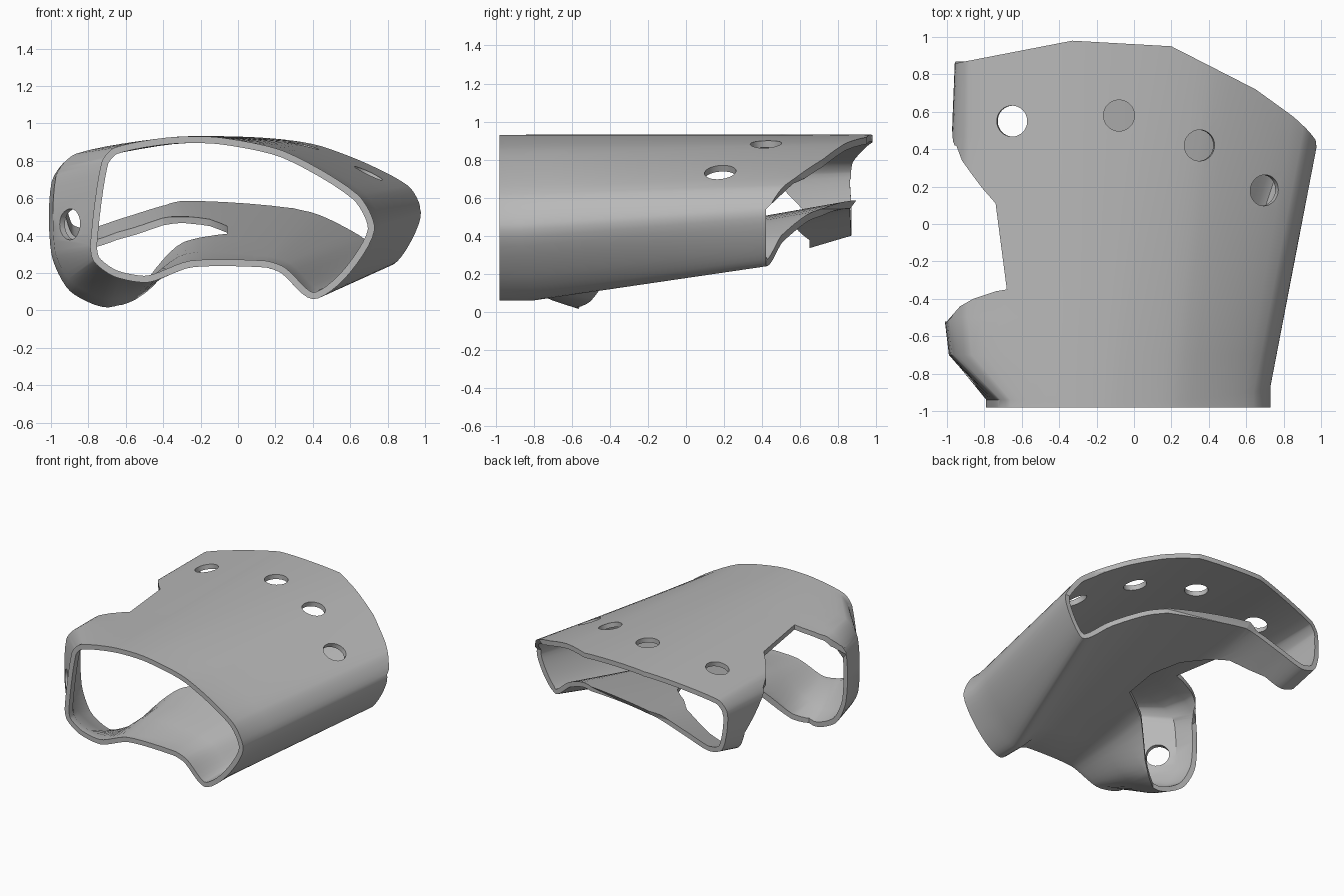
import bpy, bmesh
from mathutils import Vector

cube = bpy.data.objects.get("Cube")
if cube:
    bpy.data.objects.remove(cube, do_unlink=True)

grey = bpy.data.materials.new("plain grey")
grey.use_nodes = True
grey.diffuse_color = (0.48, 0.48, 0.48, 1)
grey.node_tree.nodes["Principled BSDF"].inputs["Base Color"].default_value = (0.48, 0.48, 0.48, 1)


def finish(name, bm):
    bmesh.ops.recalc_face_normals(bm, faces=bm.faces)
    mesh = bpy.data.meshes.new(name)
    bm.to_mesh(mesh)
    bm.free()
    obj = bpy.data.objects.new(name, mesh)
    bpy.context.collection.objects.link(obj)
    return obj


def loft(name, rings, capped):
    """Bridge closed rings of equal length."""
    bm = bmesh.new()
    rows = [[bm.verts.new(p) for p in ring] for ring in rings]
    n = len(rows[0])
    for a, b in zip(rows, rows[1:]):
        for i in range(n):
            j = (i + 1) % n
            bm.faces.new((a[i], a[j], b[j], b[i]))
    if capped:
        bm.faces.new(rows[0])
        bm.faces.new(rows[-1])
    return finish(name, bm)


def rounded(points, steps=6, tension=0.38):
    """Closed cardinal spline through the control points."""
    out, n = [], len(points)
    for i in range(n):
        a, b, c, d = (Vector(points[(i + k) % n]) for k in (-1, 0, 1, 2))
        span = (c - b).length
        m0 = (c - a).normalized() * span * tension * 2
        m1 = (d - b).normalized() * span * tension * 2
        for s in range(steps):
            t = s / steps
            out.append(b * (2*t**3 - 3*t**2 + 1) + m0 * (t**3 - 2*t**2 + t)
                       + c * (3*t**2 - 2*t**3) + m1 * (t**3 - t**2))
    return out


# Cross-sections (x, z), starting on the thumb side and running over the top
front = [(-.79, .35), (-.73, .79), (-.66, .87), (-.37, .925), (-.10, .925), (.25, .85),
         (.64, .62), (.73, .43), (.58, .18), (.40, .06), (.23, .20), (.14, .23),
         (-.25, .23), (-.48, .15), (-.66, .18), (-.77, .26)]
rear = [(-.95, .56), (-.95, .74), (-.88, .82), (-.35, .925), (.10, .925), (.45, .88),
        (.98, .68), (1.07, .56), (1.04, .41), (.97, .31), (.75, .42), (.42, .53),
        (-.30, .55), (-.60, .47), (-.80, .41), (-.91, .44)]
# Flared thumb guard replaces these points part of the way back
flare = {0: (-1.0, .30), 1: (-1.0, .68), 2: (-.89, .82), 12: (-.27, .29),
         13: (-.50, .09), 14: (-.70, -.005), 15: (-.90, .09)}
Y_FRONT, Y_MID, Y_FLARE, Y_REAR, Y_END = -.98, -.70, -.50, .90, 1.06

tracks = []
for i, ((fx, fz), (rx, rz)) in enumerate(zip(front, rear)):
    lip = -.94 if i in flare else -.95 + (.92 - fz) * .17
    start, end = Vector((fx, lip, fz)), Vector((rx, Y_REAR, rz))
    at = lambda y, a, b: a.lerp(b, (y - a.y) / (b.y - a.y))
    if i in flare:
        x, z = flare[i]
        wide = Vector((x, Y_FLARE, z))
        mid = Vector((fx + (x - fx) * .9, Y_MID, fz + (z - fz) * .65))
    else:
        wide, mid = at(Y_FLARE, start, end), at(Y_MID, start, end)
    track = [Vector((fx, Y_FRONT, fz)), start, mid, wide]
    track += [at(Y_FLARE + (Y_END - Y_FLARE) * k / 8, wide, end) for k in range(1, 9)]
    tracks.append(track)

shell = loft("hand_brace_shell", [rounded(ring) for ring in zip(*tracks)], False)
shell.data.materials.append(grey)
solid = shell.modifiers.new("thickness", "SOLIDIFY")
solid.thickness = .036
solid.offset = -1


def cutter(name, low, high, z0, z1):
    """Vertical cutter whose outline changes from low to high between z0 and z1."""
    levels = [(low, -.4), (low, z0), (high, z1), (high, 1.3)]
    return loft(name, [[(x, y, z) for x, y in pts] for pts, z in levels], True)


# Curved rear trim
tail = [(-1.4, 1.5), (1.4, 1.5)]
rear_low = [(1.4, .40), (1.0, .42), (.83, .42), (.65, .50), (.30, .72), (-.30, .86), (-.95, .87), (-1.4, .87)]
rear_high = [(1.4, .15), (1.0, .46), (.83, .59), (.65, .72), (.20, .95), (-.33, .98), (-.95, .86), (-1.4, .78)]
# Thumb opening: deep in the palm, shallow on the back of the hand
thumb_low = [(-1.3, .66), (-.90, .65), (-.65, .65), (-.40, .56), (-.15, .32), (-.06, .12), (-.06, -.12),
             (-.30, -.28), (-.48, -.45), (-.65, -.57), (-.85, -.55), (-1.0, -.52), (-1.3, -.55)]
thumb_high = [(-1.3, .42), (-.95, .42), (-.92, .34), (-.87, .27), (-.81, .19), (-.74, .11), (-.68, -.35),
              (-.74, -.36), (-.80, -.38), (-.86, -.40), (-.93, -.44), (-1.0, -.52), (-1.3, -.55)]
cutters = [cutter("rear_trim_cutter", rear_low + tail, rear_high + tail, .54, .70),
           cutter("thumb_opening_cutter", thumb_low, thumb_high, .50, .74)]

# Round holes: centre and drilling direction
holes = [((-.65, .55, .86), (-.15, 0, 1)), ((-.08, .58, .92), (0, 0, 1)),
         ((.35, .42, .88), (.2, 0, 1)), ((.70, .18, .74), (.5, 0, 1)),
         ((-.88, -.79, .46), (-.81, -.58, 0))]
for centre, direction in holes:
    bm = bmesh.new()
    bmesh.ops.create_cone(bm, cap_ends=True, segments=32, radius1=.083, radius2=.083, depth=.24)
    drill = finish("hole_cutter", bm)
    drill.location = centre
    drill.rotation_euler = Vector(direction).to_track_quat("Z", "Y").to_euler()
    cutters.append(drill)

for tool in cutters:
    tool.hide_render = True
    cut = shell.modifiers.new("cut", "BOOLEAN")
    cut.operation = "DIFFERENCE"
    cut.solver = "EXACT"
    cut.object = tool

# Apply the cuts, drop the helpers and smooth the surface
bpy.context.view_layer.update()
bpy.ops.object.select_all(action="DESELECT")
shell.select_set(True)
bpy.context.view_layer.objects.active = shell
for name in [m.name for m in shell.modifiers]:
    bpy.ops.object.modifier_apply(modifier=name)
for tool in cutters:
    bpy.data.objects.remove(tool, do_unlink=True)
bpy.ops.object.shade_smooth_by_angle(angle=.6)
